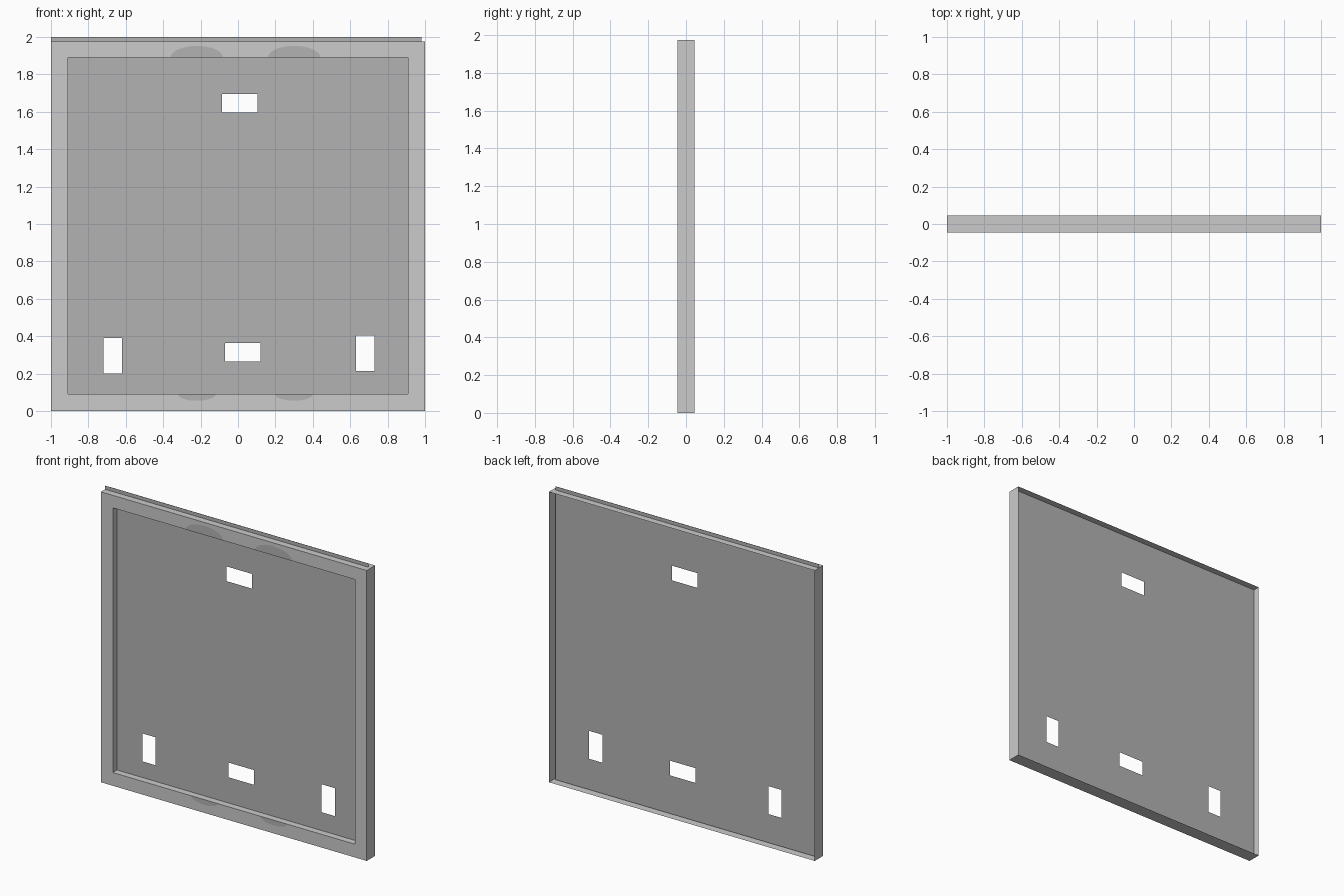
import bpy, bmesh, math

if "Cube" in bpy.data.objects:
    bpy.data.objects.remove(bpy.data.objects["Cube"])

def material(name, v):
    m = bpy.data.materials.new(name)
    m.diffuse_color = (v, v, v, 1)
    m.use_nodes = True
    m.node_tree.nodes["Principled BSDF"].inputs["Base Color"].default_value = m.diffuse_color
    return m

light = material("light grey", 0.6)
dark = material("mid grey", 0.45)

def finish(name, bm, mat):
    bmesh.ops.remove_doubles(bm, verts=bm.verts, dist=1e-5)
    me = bpy.data.meshes.new(name)
    bm.to_mesh(me)
    bm.free()
    me.materials.append(mat)
    ob = bpy.data.objects.new(name, me)
    bpy.context.collection.objects.link(ob)
    return ob

def loop(bm, x0, x1, z0, z1, y):
    return [bm.verts.new(p) for p in
            ((x0, y, z0), (x1, y, z0), (x1, y, z1), (x0, y, z1))]

FRONT, BACK, PANEL = -0.045, 0.045, 0.0

# Shallow frame: outer walls, front border and inner return, open at the back
bm = bmesh.new()
rings = [loop(bm, -1, 1, 0, 1.975, BACK),
         loop(bm, -1, 1, 0, 1.975, FRONT),
         loop(bm, -0.91, 0.91, 0.09, 1.89, FRONT),
         loop(bm, -0.91, 0.91, 0.09, 1.89, PANEL)]
for a, b in zip(rings, rings[1:]):
    for i in range(4):
        j = (i + 1) % 4
        bm.faces.new((a[i], a[j], b[j], b[i]))
finish("frame", bm, light)

# Thin middle panel with four rectangular openings, rising just above the frame
holes = [(-0.085, 0.105, 1.595, 1.695), (-0.07, 0.12, 0.265, 0.365),
         (-0.72, -0.62, 0.20, 0.39), (0.63, 0.73, 0.215, 0.405)]
xs = sorted({-0.999, 0.98} | {h[0] for h in holes} | {h[1] for h in holes})
zs = sorted({0.005, 2.0} | {h[2] for h in holes} | {h[3] for h in holes})
bm = bmesh.new()
for x0, x1 in zip(xs, xs[1:]):
    for z0, z1 in zip(zs, zs[1:]):
        cx, cz = (x0 + x1) / 2, (z0 + z1) / 2
        if not any(h[0] < cx < h[1] and h[2] < cz < h[3] for h in holes):
            bm.faces.new(loop(bm, x0, x1, z0, z1, PANEL))
bmesh.ops.remove_doubles(bm, verts=bm.verts, dist=1e-5)
bmesh.ops.dissolve_limit(bm, angle_limit=0.01, verts=bm.verts, edges=bm.edges)
bmesh.ops.triangulate(bm, faces=bm.faces)
finish("back_panel", bm, dark)

# Painted half-round marks on the front border
def mark(name, cx, cz, rx, rz):
    bm = bmesh.new()
    pts = [bm.verts.new((cx + rx * math.cos(t), FRONT - 0.001, cz + rz * math.sin(t)))
           for t in (math.pi * i / 16 for i in range(17))]
    f = bm.faces.new(pts)
    f.normal_update()
    if f.normal.y > 0:
        f.normal_flip()
    finish(name, bm, dark)

for side, cx in (("left", -0.22), ("right", 0.30)):
    mark("top_mark_" + side, cx, 1.89, 0.14, 0.062)
    mark("bottom_mark_" + side, cx, 0.09, 0.10, -0.035)
